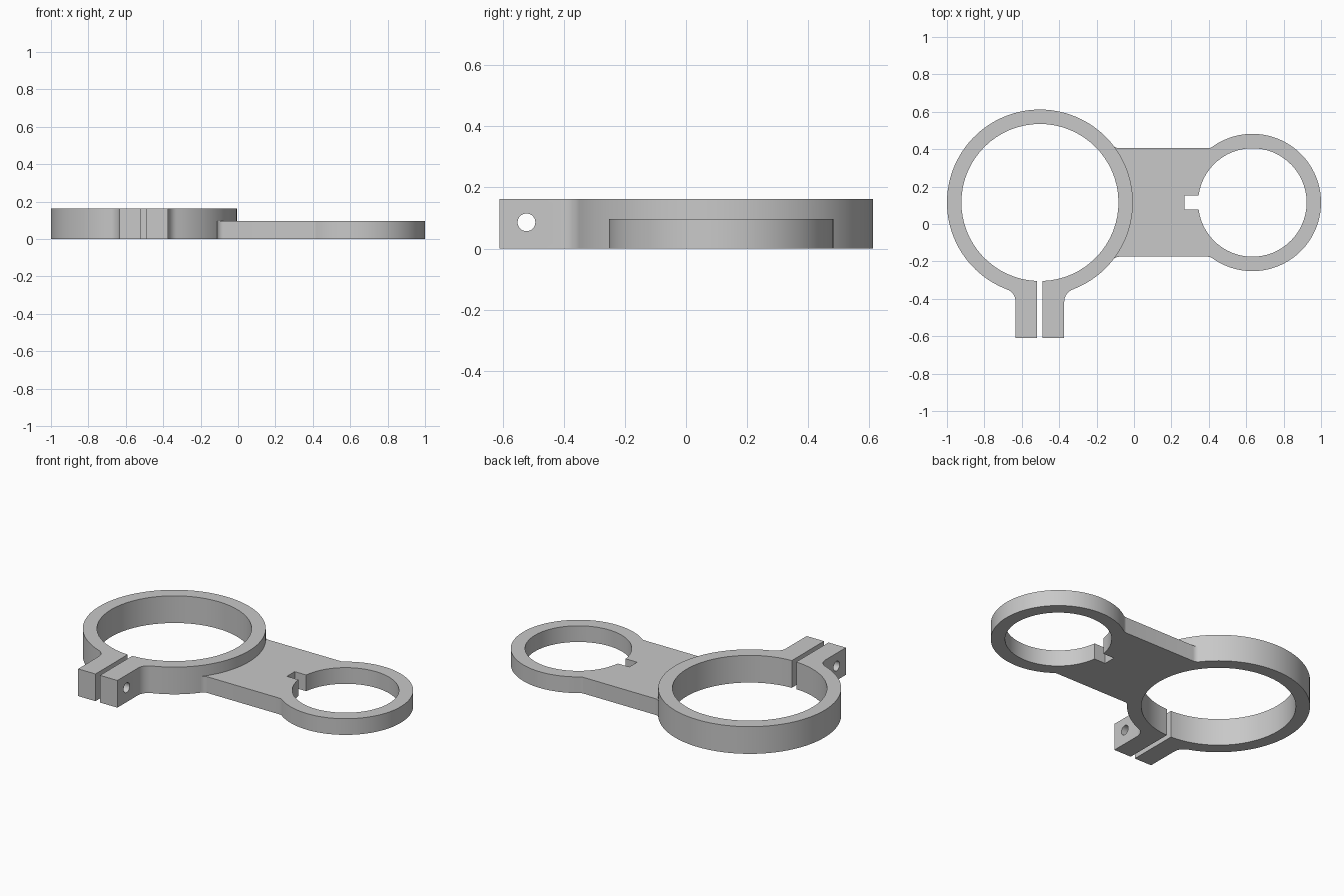
import bpy
import bmesh
from math import sin, cos, pi, atan2, sqrt, asin

cube = bpy.data.objects.get("Cube")
if cube:
    bpy.data.objects.remove(cube, do_unlink=True)

grey = bpy.data.materials.new("light grey")
grey.use_nodes = True
colour = (0.58, 0.58, 0.58, 1)
grey.diffuse_color = colour
grey.node_tree.nodes["Principled BSDF"].inputs["Base Color"].default_value = colour

# Main dimensions
CY = 0.115
BIG_X, BIG_R, BIG_BORE = -0.503, 0.497, 0.42
SMALL_X, SMALL_R, SMALL_BORE = 0.633, 0.367, 0.29
CLAMP_H, ARM_H = 0.163, 0.097


def arc(cx, cy, r, a, b, n):
    return [(cx + r * cos(a + (b - a) * i / n), cy + r * sin(a + (b - a) * i / n))
            for i in range(n + 1)]


def extrude(name, outline, z0, z1):
    bm = bmesh.new()
    face = bm.faces.new([bm.verts.new((x, y, z0)) for x, y in outline])
    new = bmesh.ops.extrude_face_region(bm, geom=[face])["geom"]
    bmesh.ops.translate(bm, vec=(0, 0, z1 - z0),
                        verts=[v for v in new if isinstance(v, bmesh.types.BMVert)])
    bmesh.ops.recalc_face_normals(bm, faces=bm.faces)
    mesh = bpy.data.meshes.new(name)
    bm.to_mesh(mesh)
    bm.free()
    mesh.materials.append(grey)
    obj = bpy.data.objects.new(name, mesh)
    bpy.context.collection.objects.link(obj)
    return obj


def combine(target, tool, operation):
    mod = target.modifiers.new("combine", 'BOOLEAN')
    mod.operation = operation
    mod.solver = 'EXACT'
    mod.object = tool
    bpy.ops.object.select_all(action='DESELECT')
    bpy.context.view_layer.objects.active = target
    target.select_set(True)
    bpy.ops.object.modifier_apply(modifier=mod.name)
    bpy.data.objects.remove(tool, do_unlink=True)


def fillet(r, offset, f):
    """Fillet centre (along, across) between a circle and a line at an offset."""
    return sqrt((r + f) ** 2 - (offset + f) ** 2), offset + f


# Split clamp ring with two ears: right half, then mirrored to the left
EAR, GAP, EAR_END, F = 0.13, 0.015, -0.725, 0.07
down, across = fillet(BIG_R, EAR, F)
start = atan2(-down, across)
bore_gap = asin(GAP / BIG_BORE)
half = arc(0, 0, BIG_BORE, pi / 2, -pi / 2 + bore_gap, 32)
half += [(GAP, EAR_END), (EAR, EAR_END)]
half += arc(across, -down, F, pi, start + pi, 8)
half += arc(0, 0, BIG_R, start, pi / 2, 48)[1:]
# The half profile runs bore -> ear -> outside; reverse the mirror to close the loop
mirror = [(-x, y) for x, y in reversed(half)]
loop = half[1:] + mirror[1:]
clamp = extrude("clamp_bracket", [(BIG_X + x, CY + y) for x, y in loop], 0, CLAMP_H)

# Flat arm with the small ring, filleted at both ends
F = 0.04
bx, by = fillet(BIG_R, SMALL_BORE, F)
sx, sy = fillet(SMALL_R, SMALL_BORE, F)
a, s = atan2(by, bx), atan2(sy, -sx)
top = arc(BIG_X, 0, 0.46, 0, a, 16)
top += [(x, y) for x, y in arc(BIG_X + bx, by, F, pi + a, 1.5 * pi, 6)]
top += arc(SMALL_X - sx, sy, F, 1.5 * pi, s + pi, 6)
top += arc(SMALL_X, 0, SMALL_R, s, 0, 44)[1:]
bottom = [(x, -y) for x, y in reversed(top)][1:-1]
arm = extrude("arm", [(x, CY + y) for x, y in top + bottom], 0, ARM_H)

# Bore with keyway
KEY = 0.037
k = asin(KEY / SMALL_BORE)
keyhole = arc(SMALL_X, CY, SMALL_BORE, -pi + k, pi - k, 56)
keyhole += [(0.27, CY + KEY), (0.27, CY - KEY)]
combine(arm, extrude("keyhole_cutter", keyhole, -0.1, 0.2), 'DIFFERENCE')

# Bolt hole through both ears
bolt = extrude("bolt_cutter", arc(0, 0, 0.029, 0, 2 * pi, 32)[:-1], -0.2, 0.2)
bolt.rotation_euler = (0, pi / 2, 0)
bolt.location = (BIG_X, -0.522, 0.086)
bpy.context.view_layer.update()
combine(clamp, bolt, 'DIFFERENCE')

# One solid bracket
combine(clamp, arm, 'UNION')
bpy.ops.object.shade_smooth_by_angle(angle=pi / 6)
